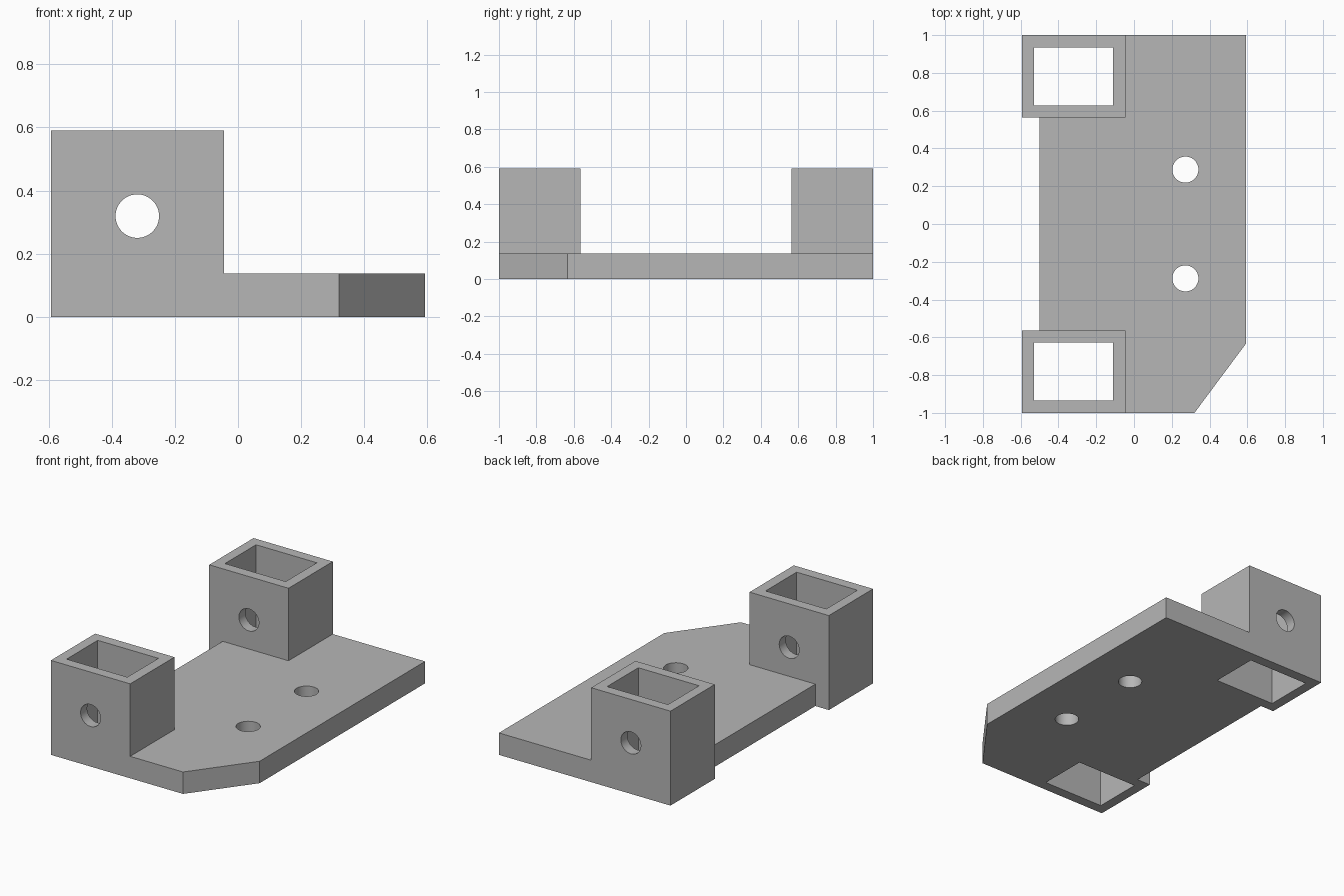
import bpy
import bmesh
import math

cube = bpy.data.objects.get("Cube")
if cube:
    bpy.data.objects.remove(cube, do_unlink=True)

grey = bpy.data.materials.new("plain grey")
grey.use_nodes = True
colour = (0.47, 0.47, 0.47, 1)
grey.diffuse_color = colour
grey.node_tree.nodes["Principled BSDF"].inputs["Base Color"].default_value = colour


def finish(name, bm):
    bmesh.ops.recalc_face_normals(bm, faces=bm.faces[:])
    mesh = bpy.data.meshes.new(name)
    bm.to_mesh(mesh)
    bm.free()
    mesh.materials.append(grey)
    obj = bpy.data.objects.new(name, mesh)
    bpy.context.collection.objects.link(obj)
    return obj


def prism(name, outline, z0, z1):
    bm = bmesh.new()
    face = bm.faces.new([bm.verts.new((x, y, z0)) for x, y in outline])
    top = bmesh.ops.extrude_face_region(bm, geom=[face])["geom"]
    verts = [v for v in top if isinstance(v, bmesh.types.BMVert)]
    bmesh.ops.translate(bm, verts=verts, vec=(0, 0, z1 - z0))
    return finish(name, bm)


def block(name, x0, x1, y0, y1, z0, z1):
    return prism(name, [(x0, y0), (x1, y0), (x1, y1), (x0, y1)], z0, z1)


def rod(name, radius, length, location, tilt=0):
    bm = bmesh.new()
    bmesh.ops.create_cone(bm, cap_ends=True, segments=48, radius1=radius,
                          radius2=radius, depth=length)
    obj = finish(name, bm)
    obj.location = location
    obj.rotation_euler.x = tilt
    return obj


def combine(target, tool, operation):
    tool.hide_render = True
    bpy.context.view_layer.update()
    mod = target.modifiers.new(operation.lower(), "BOOLEAN")
    mod.object, mod.operation, mod.solver = tool, operation, "EXACT"
    bpy.context.view_layer.objects.active = target
    bpy.ops.object.modifier_apply(modifier=mod.name)
    bpy.data.objects.remove(tool, do_unlink=True)


W, H, T = 0.593, 0.59, 0.137      # half width, socket height, plate thickness

# Base plate with one clipped corner
bracket = prism("mounting_bracket", [(-0.5, -1), (0.32, -1), (W, -0.633),
                                     (W, 1), (-0.5, 1)], 0, T)

# Square sockets at both ends
for side in (-1, 1):
    y0, y1 = sorted((side * 0.563, side))
    combine(bracket, block("socket", -W, -0.045, y0, y1, 0, H), "UNION")

# Socket pockets and plate screw holes, all the way through
for side in (-1, 1):
    y0, y1 = sorted((side * 0.628, side * 0.935))
    combine(bracket, block("pocket_cutter", -0.53, -0.11, y0, y1, -0.1, 1),
            "DIFFERENCE")
    combine(bracket, rod("screw_cutter", 0.069, 1, (0.272, side * 0.288, 0)),
            "DIFFERENCE")

# Cross pin hole through every socket wall
combine(bracket, rod("pin_cutter", 0.069, 3, (-0.319, 0, 0.319), math.pi / 2),
        "DIFFERENCE")

# Merge coplanar faces and shade the holes smoothly
bm = bmesh.new()
bm.from_mesh(bracket.data)
bmesh.ops.remove_doubles(bm, verts=bm.verts[:], dist=0.0001)
bmesh.ops.dissolve_limit(bm, angle_limit=0.01, verts=bm.verts[:], edges=bm.edges[:])
bm.to_mesh(bracket.data)
bm.free()
bpy.ops.object.select_all(action="DESELECT")
bracket.select_set(True)
bpy.context.view_layer.objects.active = bracket
bpy.ops.object.shade_smooth_by_angle(angle=math.radians(30))
